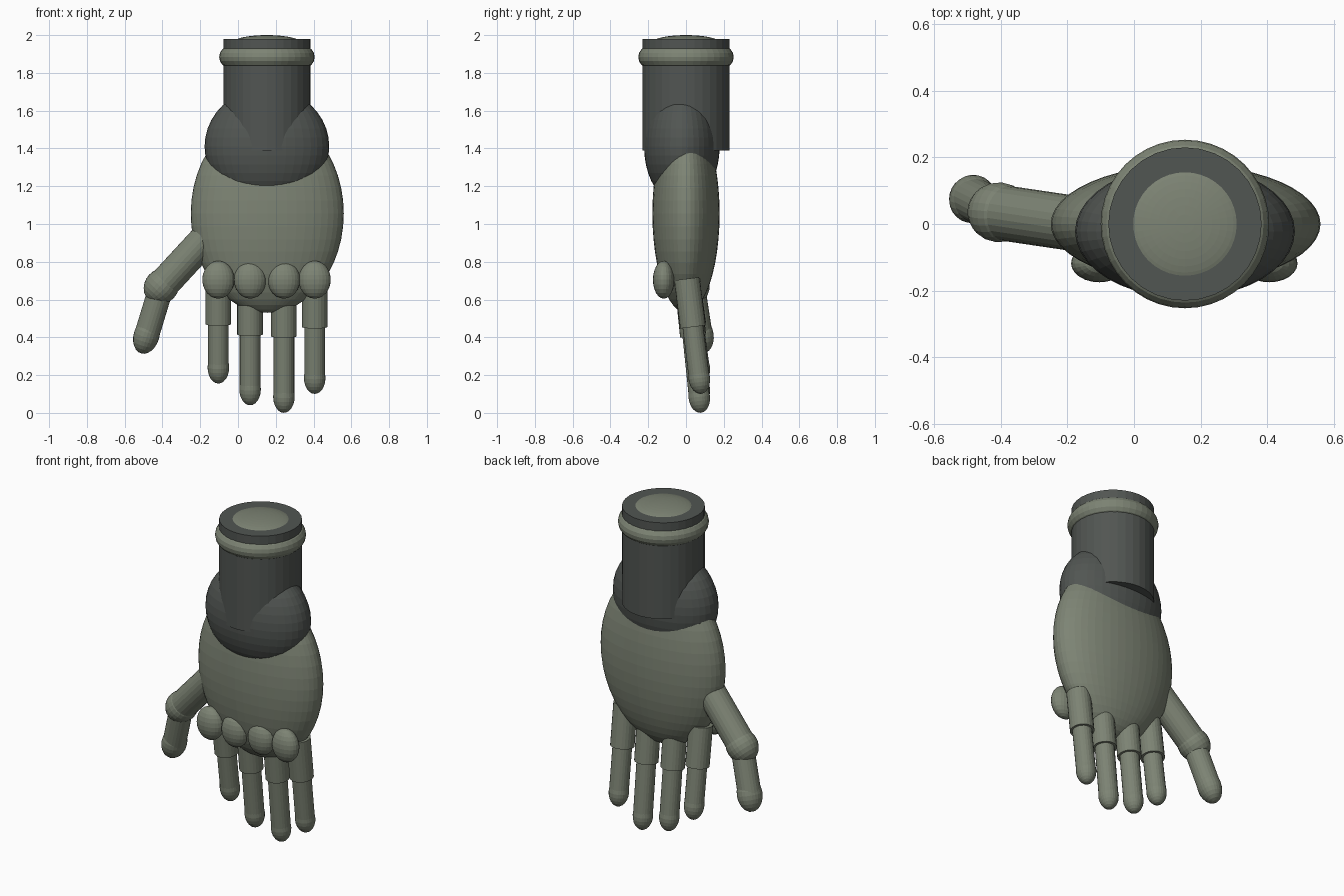
import bpy
from mathutils import Vector

if "Cube" in bpy.data.objects:
    bpy.data.objects.remove(bpy.data.objects["Cube"])


def material(name, rgb):
    m = bpy.data.materials.new(name)
    m.diffuse_color = (*rgb, 1)
    m.use_nodes = True
    m.node_tree.nodes["Principled BSDF"].inputs["Base Color"].default_value = m.diffuse_color
    return m


SAGE = material("sage_grey", (0.205, 0.23, 0.175))
DARK = material("dark_grey", (0.083, 0.092, 0.085))


def finish(name, mat):
    o = bpy.context.object
    o.name = name
    o.data.materials.append(mat)
    return o


def ellipsoid(name, centre, radii, mat=SAGE, segs=40, axis=None):
    bpy.ops.mesh.primitive_uv_sphere_add(segments=segs, ring_count=segs // 2, location=centre)
    o = finish(name, mat)
    o.scale = radii
    if axis is not None:
        o.rotation_euler = Vector(axis).to_track_quat('Z', 'Y').to_euler()
    return o


def rod(name, a, b, radius, mat=SAGE, sides=24):
    a, b = Vector(a), Vector(b)
    d = b - a
    bpy.ops.mesh.primitive_cylinder_add(vertices=sides, radius=radius, depth=d.length,
                                        location=(a + b) / 2)
    o = finish(name, mat)
    o.rotation_euler = d.to_track_quat('Z', 'Y').to_euler()
    return o


CX = 0.153  # centre line of wrist and palm

# Wrist: sleeve, ring and end cap
rod("wrist_sleeve", (CX, 0, 1.39), (CX, 0, 1.98), 0.23, DARK, 32)
bpy.ops.mesh.primitive_torus_add(location=(CX, 0, 1.884), major_radius=0.195, minor_radius=0.058,
                                 major_segments=40, minor_segments=16)
finish("wrist_ring", SAGE)
ellipsoid("wrist_cap", (CX, 0, 1.96), (0.18, 0.18, 0.04))

# Heel joint and palm
ellipsoid("wrist_joint", (CX, -0.022, 1.41), (0.33, 0.2, 0.31), DARK)
ellipsoid("palm", (CX + 0.002, 0, 1.055), (0.405, 0.178, 0.525), segs=48)

# Fingers: x, height of the middle joint, height of the fingertip
for i, (x, mid, tip) in enumerate([(-0.104, 0.47, 0.155), (0.064, 0.415, 0.04),
                                   (0.243, 0.405, 0.0), (0.406, 0.455, 0.10)], 1):
    top, end = 0.71, tip + 0.085

    def on_finger(z):
        return Vector((x, 0.005 + 0.065 * (top - z) / (top - end), z))

    ellipsoid(f"knuckle_{i}", (x, -0.118, 0.705), (0.085, 0.057, 0.1), segs=24)
    rod(f"finger_upper_{i}", on_finger(top), on_finger(mid), 0.068)
    rod(f"finger_lower_{i}", on_finger(mid + 0.05), on_finger(end), 0.055)
    ellipsoid(f"fingertip_{i}", on_finger(end), (0.057, 0.057, 0.085), segs=24,
              axis=on_finger(top) - on_finger(end))

# Thumb
joint = Vector((-0.405, 0.035, 0.67))
tip = Vector((-0.484, 0.075, 0.41))
rod("thumb_upper", (-0.10, -0.01, 1.0), joint, 0.083)
ellipsoid("thumb_joint", joint, (0.09, 0.09, 0.1), segs=24, axis=(0.68, -0.06, 0.73))
rod("thumb_lower", joint, tip, 0.066)
ellipsoid("thumb_tip", tip, (0.073, 0.067, 0.1), segs=24, axis=joint - tip)
